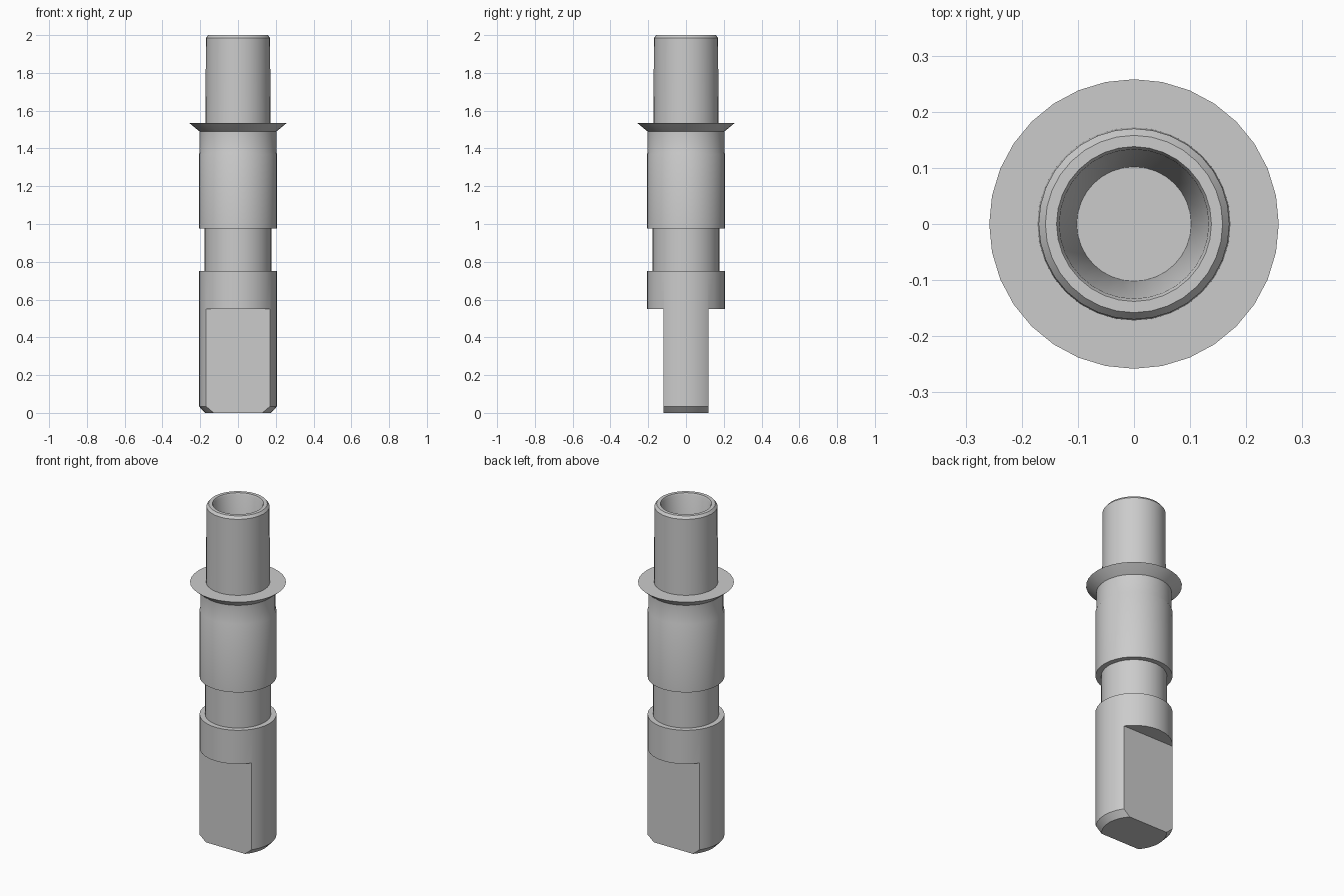
import bpy
import bmesh
import math

if "Cube" in bpy.data.objects:
    bpy.data.objects.remove(bpy.data.objects["Cube"], do_unlink=True)

SIDES = 32
FLAT_Y = 0.118
FLAT_TOP = 0.55

steel = bpy.data.materials.new("plain_grey")
steel.use_nodes = True
grey = (0.6, 0.6, 0.6, 1)
steel.diffuse_color = grey
steel.node_tree.nodes["Principled BSDF"].inputs["Base Color"].default_value = grey


def finish(name, bm):
    """Turn a bmesh into a named, coloured object."""
    bmesh.ops.recalc_face_normals(bm, faces=bm.faces)
    mesh = bpy.data.meshes.new(name)
    bm.to_mesh(mesh)
    bm.free()
    mesh.materials.append(steel)
    obj = bpy.data.objects.new(name, mesh)
    bpy.context.collection.objects.link(obj)
    return obj


def lathe(name, profile):
    """Spin a (radius, height) profile that starts and ends on the axis."""
    bm = bmesh.new()
    verts = [bm.verts.new((r, 0, z)) for r, z in profile]
    edges = [bm.edges.new(pair) for pair in zip(verts, verts[1:])]
    bmesh.ops.spin(bm, geom=verts + edges, cent=(0, 0, 0), axis=(0, 0, 1),
                   angle=math.tau, steps=SIDES, use_merge=True)
    bmesh.ops.remove_doubles(bm, verts=bm.verts, dist=1e-5)
    return finish(name, bm)


def smooth(obj):
    bpy.ops.object.select_all(action="DESELECT")
    obj.select_set(True)
    bpy.context.view_layer.objects.active = obj
    bpy.ops.object.shade_smooth_by_angle(angle=math.radians(30))


# Stepped shaft: chamfered foot, groove, sleeve, flared collar and hollow tube
shaft = lathe("stepped_shaft", [
    (0, 0), (0.175, 0), (0.207, 0.035),
    (0.207, 0.75), (0.177, 0.75),
    (0.177, 0.975), (0.207, 0.975),
    (0.207, 1.37), (0.203, 1.38), (0.203, 1.49),
    (0.21, 1.495), (0.258, 1.535), (0.172, 1.535),
    (0.17, 1.985), (0.158, 2),
    (0.138, 2), (0.133, 1.99),
    (0.102, 1.5), (0, 1.5),
])

# Cut the flat front and back of the lower tang
for side, label in ((-1, "front"), (1, "back")):
    bm = bmesh.new()
    bmesh.ops.create_cube(bm, size=1)
    bmesh.ops.translate(bm, verts=bm.verts,
                        vec=(0, side * (FLAT_Y + 0.5), FLAT_TOP - 0.5))
    # extend the box below the foot
    for v in bm.verts:
        if v.co.z < 0.2:
            v.co.z = -0.2
    cutter = finish(label + "_flat_cutter", bm)
    cutter.hide_render = True
    cut = shaft.modifiers.new(label + "_flat", "BOOLEAN")
    cut.operation = "DIFFERENCE"
    cut.solver = "EXACT"
    cut.object = cutter
    bpy.context.view_layer.objects.active = shaft
    bpy.ops.object.modifier_apply(modifier=cut.name)
    bpy.data.objects.remove(cutter, do_unlink=True)

smooth(shaft)
